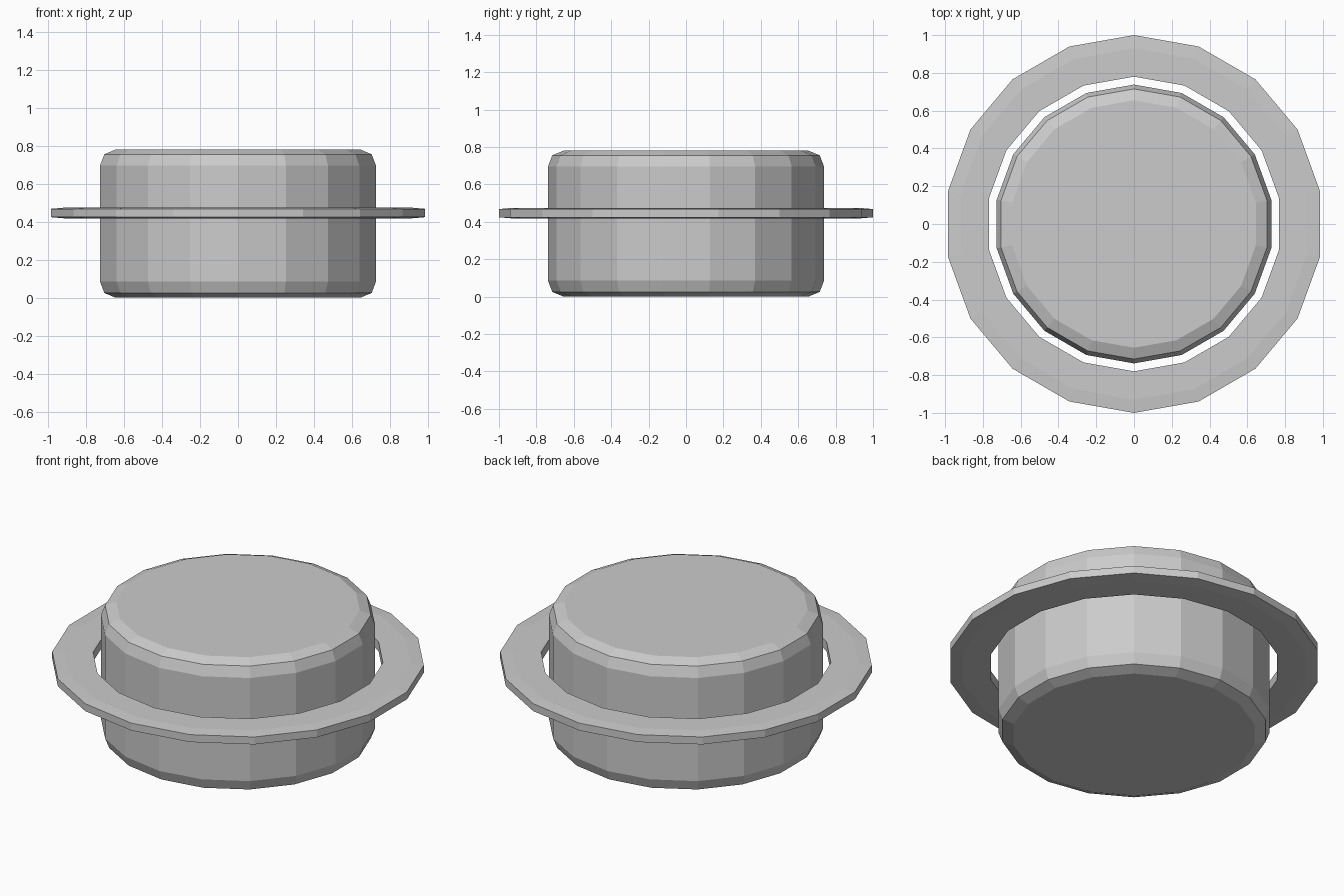
import bpy, bmesh, math

if "Cube" in bpy.data.objects:
    bpy.data.objects.remove(bpy.data.objects["Cube"])

SIDES = 18


def lathe(name, profile, closed):
    """Revolve an (r, z) profile; closed loops make rings, open ones get capped."""
    bm = bmesh.new()
    loops = []
    for r, z in profile:
        loop = []
        for i in range(SIDES):
            a = math.pi / 2 + 2 * math.pi * i / SIDES
            loop.append(bm.verts.new((r * math.cos(a), r * math.sin(a), z)))
        loops.append(loop)
    pairs = list(zip(loops, loops[1:]))
    if closed:
        pairs.append((loops[-1], loops[0]))
    else:
        bm.faces.new(loops[0])
        bm.faces.new(loops[-1])
    for lo, hi in pairs:
        for i in range(SIDES):
            j = (i + 1) % SIDES
            bm.faces.new((lo[i], lo[j], hi[j], hi[i]))
    bmesh.ops.recalc_face_normals(bm, faces=bm.faces[:])
    mesh = bpy.data.meshes.new(name)
    bm.to_mesh(mesh)
    bm.free()
    obj = bpy.data.objects.new(name, mesh)
    bpy.context.collection.objects.link(obj)
    return obj


# Drum with rounded rims, symmetric top to bottom
HEIGHT = 0.78
rim = [(0.655, 0.0), (0.715, 0.025), (0.738, 0.085)]
lathe("drum_body", rim + [(r, HEIGHT - z) for r, z in reversed(rim)], False)

# Thin loose ring around the drum, tapering slightly at its outer edge
MID = 0.446
half = [(0.78, 0.028), (0.93, 0.028), (1.0, 0.022)]
lathe("outer_ring",
      [(r, MID - h) for r, h in half] + [(r, MID + h) for r, h in reversed(half)],
      True)
